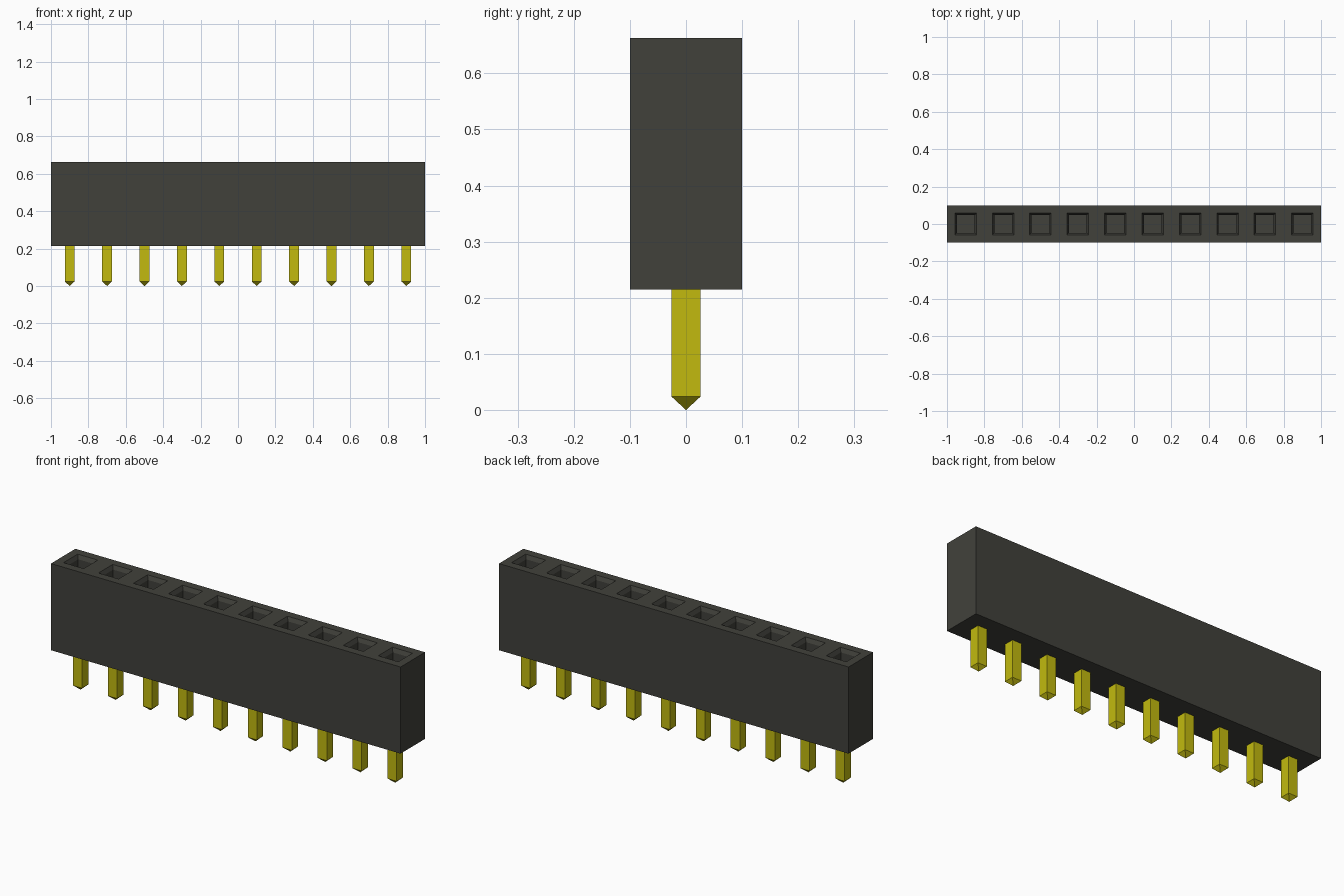
import bpy, bmesh
from mathutils import Matrix

cube = bpy.data.objects.get("Cube")
if cube:
    bpy.data.objects.remove(cube, do_unlink=True)

COUNT, PITCH = 10, 0.2
BODY_BOTTOM, BODY_TOP, HALF_DEPTH = 0.215, 0.663, 0.1
PIN_WIDTH, TIP_HEIGHT = 0.052, 0.024


def material(name, rgb):
    mat = bpy.data.materials.new(name)
    mat.use_nodes = True
    colour = (*rgb, 1)
    mat.diffuse_color = colour
    mat.node_tree.nodes["Principled BSDF"].inputs["Base Color"].default_value = colour
    return mat


def finish(bm, name, mat):
    bmesh.ops.recalc_face_normals(bm, faces=bm.faces[:])
    mesh = bpy.data.meshes.new(name)
    bm.to_mesh(mesh)
    bm.free()
    mesh.materials.append(mat)
    obj = bpy.data.objects.new(name, mesh)
    bpy.context.collection.objects.link(obj)
    return obj


black = material("black plastic", (0.053, 0.053, 0.044))
gold = material("gold metal", (0.54, 0.49, 0.0048))

# Housing: one grid cell per socket, pulled down into a box
bm = bmesh.new()
bmesh.ops.create_grid(bm, x_segments=COUNT, y_segments=1, size=1,
                      matrix=Matrix.Translation((0, 0, BODY_TOP)) @ Matrix.Diagonal((1, HALF_DEPTH, 1, 1)))
cells = bm.faces[:]
rim = [e for e in bm.edges if e.is_boundary]
walls = bmesh.ops.extrude_edge_only(bm, edges=rim)["geom"]
for v in walls:
    if isinstance(v, bmesh.types.BMVert):
        v.co.z = BODY_BOTTOM
bmesh.ops.contextual_create(bm, geom=[e for e in bm.edges if e.is_boundary])
bmesh.ops.recalc_face_normals(bm, faces=bm.faces[:])

# Sockets: square mouth, tapered lead-in, straight hole
bmesh.ops.inset_individual(bm, faces=cells, thickness=0.06)
bmesh.ops.inset_individual(bm, faces=cells, thickness=0.015, depth=-0.02)
holes = bmesh.ops.extrude_discrete_faces(bm, faces=cells)["faces"]
for f in holes:
    for v in f.verts:
        v.co.z = BODY_TOP - 0.3
finish(bm, "socket_housing", black)

# Pins: square posts with a pyramid point
bm = bmesh.new()
half = PIN_WIDTH / 2
corners = [(-half, -half), (half, -half), (half, half), (-half, half)]
low = [bm.verts.new((x, y, TIP_HEIGHT)) for x, y in corners]
high = [bm.verts.new((x, y, BODY_BOTTOM)) for x, y in corners]
point = bm.verts.new((0, 0, 0))
for i in range(4):
    j = (i + 1) % 4
    bm.faces.new((low[i], low[j], high[j], high[i]))
    bm.faces.new((low[j], low[i], point))
bm.faces.new(high)
pin = finish(bm, "pin_1", gold)
for i in range(COUNT):
    obj = pin
    if i:
        obj = bpy.data.objects.new(f"pin_{i + 1}", pin.data)
        bpy.context.collection.objects.link(obj)
    obj.location.x = (i - (COUNT - 1) / 2) * PITCH
